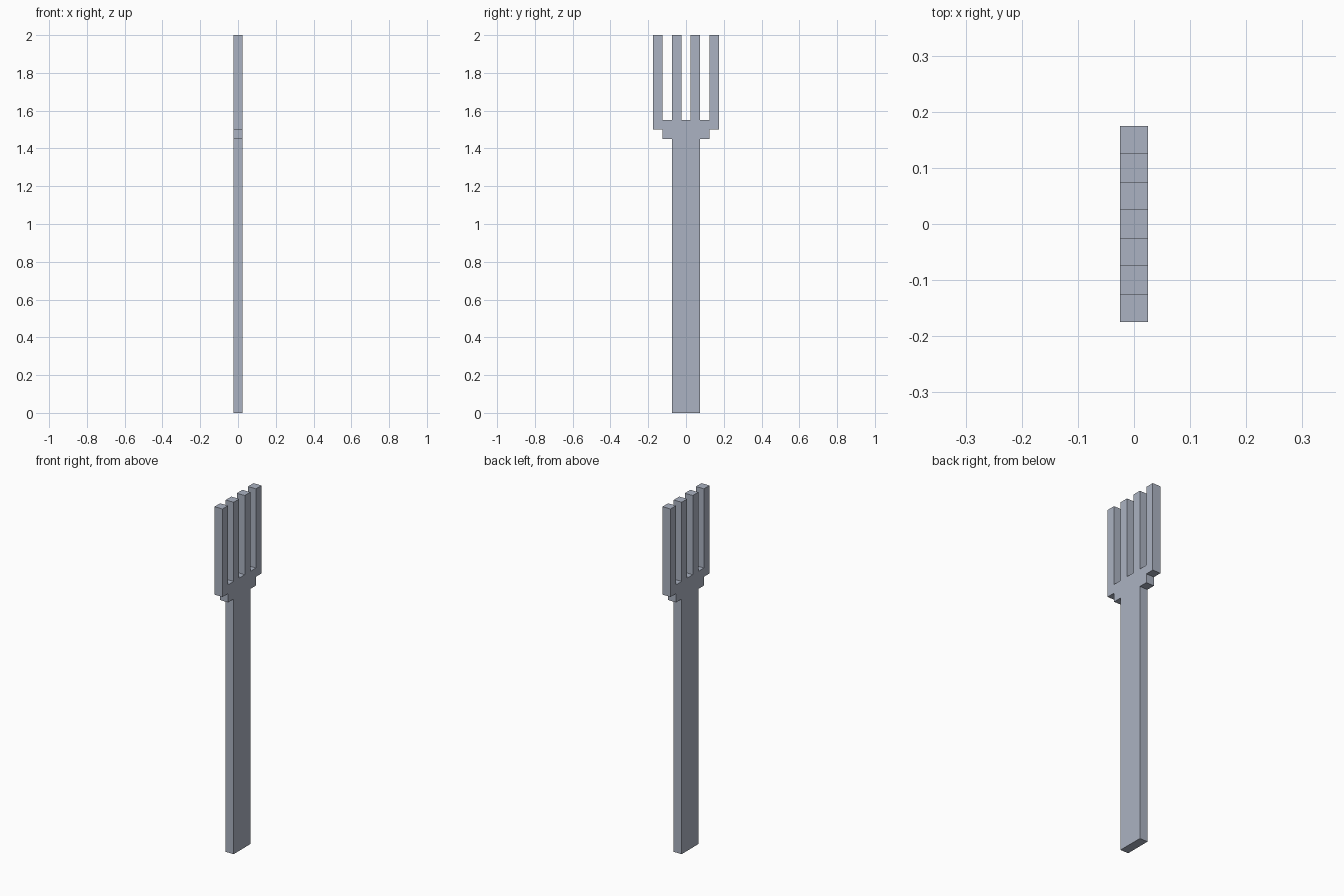
import bpy
import bmesh

cube = bpy.data.objects.get("Cube")
if cube:
    bpy.data.objects.remove(cube, do_unlink=True)

UNIT = 0.05          # every step of the blocky outline is based on this
THICKNESS = UNIT

# Steel material
steel = bpy.data.materials.new("blue_grey_steel")
steel.use_nodes = True
colour = (0.41, 0.45, 0.54, 1.0)
steel.diffuse_color = colour
steel.node_tree.nodes["Principled BSDF"].inputs["Base Color"].default_value = colour

# Half outline in units (y, z): handle, stepped shoulder, outer tine, inner tine
half = [(1.5, 0), (1.5, 29), (2.5, 29), (2.5, 30), (3.5, 30), (3.5, 40),
        (2.5, 40), (2.5, 31), (1.5, 31), (1.5, 40), (0.5, 40), (0.5, 31)]
outline = half + [(-y, z) for y, z in reversed(half)]

# Fork: mirrored outline extruded through its thickness
bm = bmesh.new()
side = bm.faces.new([bm.verts.new((-THICKNESS / 2, y * UNIT, z * UNIT))
                     for y, z in outline])
extruded = bmesh.ops.extrude_face_region(bm, geom=[side], use_keep_orig=True)
moved = [v for v in extruded["geom"] if isinstance(v, bmesh.types.BMVert)]
bmesh.ops.translate(bm, verts=moved, vec=(THICKNESS, 0, 0))
bmesh.ops.recalc_face_normals(bm, faces=bm.faces)

mesh = bpy.data.meshes.new("fork")
bm.to_mesh(mesh)
bm.free()
mesh.materials.append(steel)
fork = bpy.data.objects.new("fork", mesh)
bpy.context.collection.objects.link(fork)
